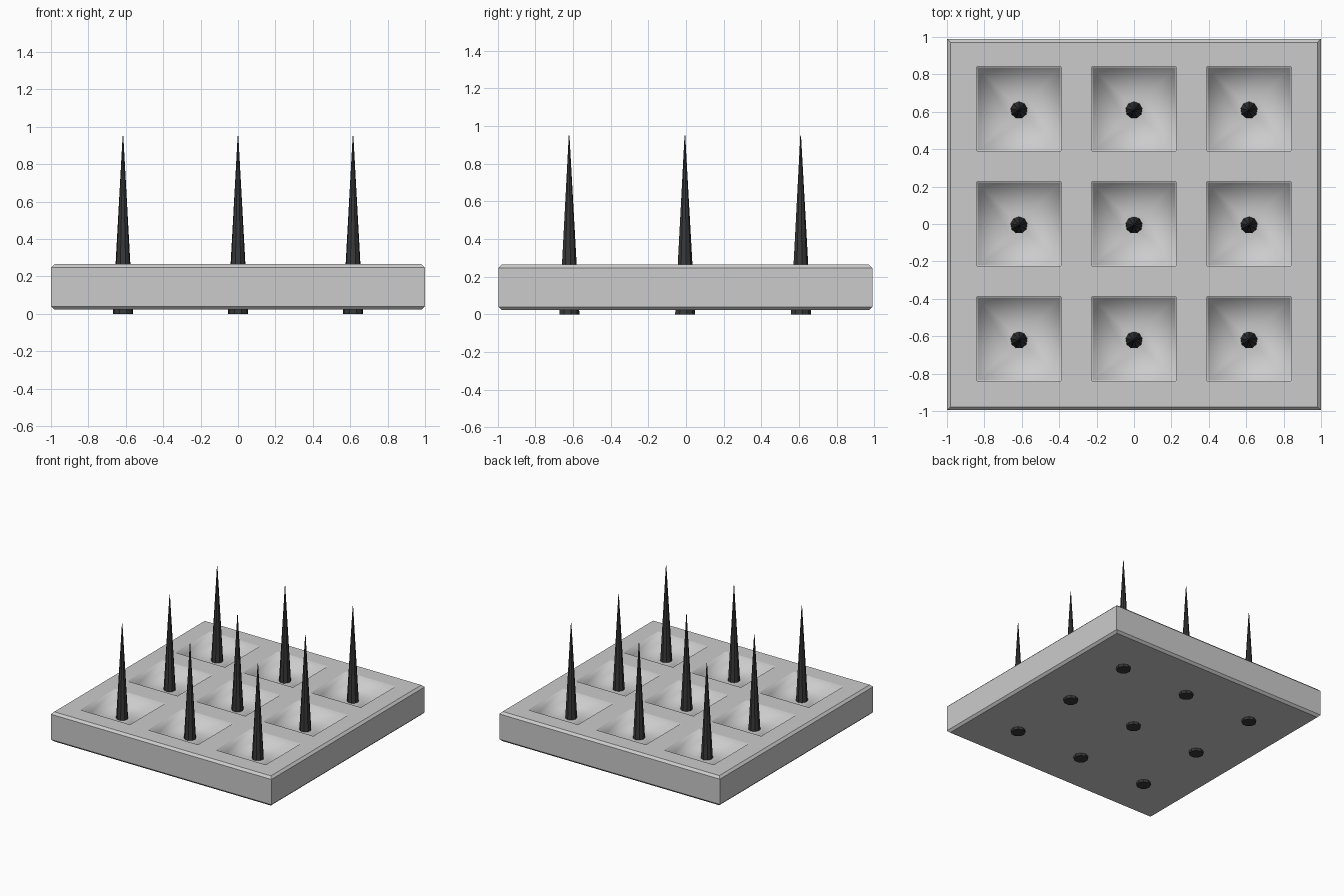
import bpy, bmesh
from mathutils import Matrix, Vector

if "Cube" in bpy.data.objects:
    bpy.data.objects.remove(bpy.data.objects["Cube"])

PITCH = 0.615
CENTRES = [(i * PITCH, j * PITCH) for i in (-1, 0, 1) for j in (-1, 0, 1)]
BOTTOM, TOP = 0.022, 0.265
HALF_PIT = 0.232


def add_object(name, bm):
    mesh = bpy.data.meshes.new(name)
    bm.normal_update()
    bm.to_mesh(mesh)
    bm.free()
    obj = bpy.data.objects.new(name, mesh)
    bpy.context.collection.objects.link(obj)
    return obj


# base plate: slab with chamfered top and bottom rims
bm = bmesh.new()
bmesh.ops.create_cube(bm, size=1, matrix=Matrix.Translation((0, -0.003, (BOTTOM + TOP) / 2))
                      @ Matrix.Diagonal((2, 1.985, TOP - BOTTOM, 1)))
rims = [e for e in bm.edges if abs(e.verts[0].co.z - e.verts[1].co.z) < 1e-4]
bmesh.ops.bevel(bm, geom=rims, offset=0.018, segments=1, affect='EDGES')

# cut lines along both axes that outline the nine pits
for axis in (Vector((1, 0, 0)), Vector((0, 1, 0))):
    for c in (-PITCH, 0, PITCH):
        for side in (-HALF_PIT, HALF_PIT):
            bmesh.ops.bisect_plane(bm, geom=bm.verts[:] + bm.edges[:] + bm.faces[:],
                                   plane_co=axis * (c + side), plane_no=axis)

# square pits in the top: steep walls and a flat, softly shaded floor
bm.normal_update()
pits = []
for f in bm.faces:
    m = f.calc_center_median()
    if f.normal.z > 0.9 and any(abs(m.x - x) < 0.05 and abs(m.y - y) < 0.05 for x, y in CENTRES):
        pits.append(f)
for thickness, depth in ((0.008, 0), (0.006, -0.09), (0.17, 0)):
    bmesh.ops.inset_individual(bm, faces=pits, thickness=thickness, depth=depth,
                               use_even_offset=True)
    bm.normal_update()
for f in bm.faces:
    f.smooth = True
for e in bm.edges:  # keep the outer rims crisp
    if max(abs(c) for v in e.verts for c in v.co.xy) > 0.96:
        e.smooth = False
add_object("base_plate", bm)

# spikes: tall slim cones passing right through the plate
dark = bpy.data.materials.new("dark_metal")
dark.diffuse_color = (0.04, 0.04, 0.04, 1)
dark.use_nodes = True
dark.node_tree.nodes["Principled BSDF"].inputs["Base Color"].default_value = dark.diffuse_color
for n, (x, y) in enumerate(CENTRES):
    bm = bmesh.new()
    bmesh.ops.create_cone(bm, cap_ends=True, segments=9, radius1=0.055, radius2=0.002,
                          depth=0.95, matrix=Matrix.Translation((x, y - 0.006, 0.475)))
    spike = add_object(f"spike_{n + 1}", bm)
    spike.data.materials.append(dark)
